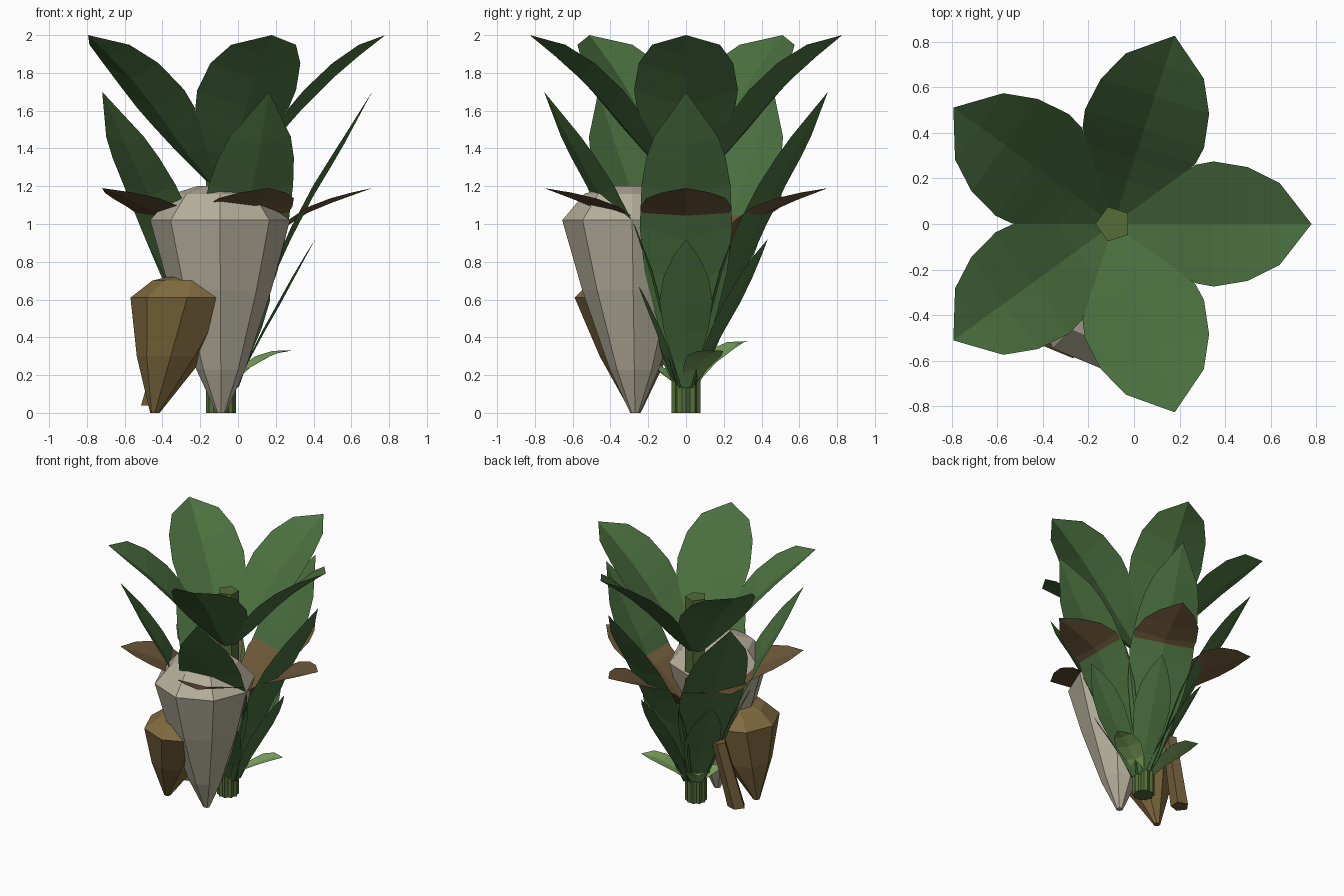
import bpy, math
from mathutils import Vector

if "Cube" in bpy.data.objects:
    bpy.data.objects.remove(bpy.data.objects["Cube"])

CX = -0.09  # stem axis position


def material(name, rgb):
    m = bpy.data.materials.new(name)
    m.diffuse_color = (*rgb, 1)
    m.use_nodes = True
    m.node_tree.nodes["Principled BSDF"].inputs["Base Color"].default_value = m.diffuse_color
    return m


GREEN = material("leaf_green", (0.07, 0.165, 0.05))
PALE = material("pale_green", (0.2, 0.37, 0.11))
DEAD = material("dry_brown", (0.155, 0.1, 0.042))
STEM = material("stem_green", (0.09, 0.15, 0.04))
HUSK = material("husk_cream", (0.47, 0.43, 0.33))
GOLD = material("husk_gold", (0.22, 0.15, 0.05))
WOOD = material("wood_brown", (0.16, 0.105, 0.04))


def make(name, verts, faces, mat):
    me = bpy.data.meshes.new(name)
    me.from_pydata([tuple(v) for v in verts], [], faces)
    me.update()
    me.materials.append(mat)
    ob = bpy.data.objects.new(name, me)
    bpy.context.collection.objects.link(ob)
    return ob


def leaf(name, cx, angle, rows, lift, mat):
    """Folded blade: rows of (radius, midrib z, half width), last row is the tip."""
    c, s = math.cos(angle), math.sin(angle)
    wmax = max(w for _, _, w in rows)
    verts, faces = [], []
    for r, z, w in rows[:-1]:
        for k in (-1, 0, 1):
            y = k * w
            verts.append((cx + r * c - y * s, r * s + y * c,
                          z + abs(k) * lift * w / wmax))
    r, z, _ = rows[-1]
    verts.append((cx + r * c, r * s, z))
    n = len(rows) - 1
    for i in range(n - 1):
        a = 3 * i
        # triangles fan away from the midrib on both sides
        faces += [(a, a + 3, a + 4), (a, a + 4, a + 1),
                  (a + 1, a + 4, a + 2), (a + 4, a + 5, a + 2)]
    tip = 3 * n
    faces += [(tip - 3, tip, tip - 2), (tip - 2, tip, tip - 1)]
    make(name, verts, faces, mat)


def lathe(name, base, lean, profile, sides, mat, turn=0.0):
    """Flat-faced round body of level rings; lean is the x, y drift per unit height."""
    verts, faces = [], []
    for r, h in profile:
        centre = Vector(base) + Vector((lean[0] * h, lean[1] * h, h))
        for i in range(sides):
            a = turn + 2 * math.pi * i / sides
            verts.append(centre + Vector((r * math.cos(a), r * math.sin(a), 0)))
    for j in range(len(profile) - 1):
        for i in range(sides):
            k = (i + 1) % sides
            faces.append((j * sides + i, j * sides + k,
                          (j + 1) * sides + k, (j + 1) * sides + i))
    faces.append(tuple(reversed(range(sides))))
    last = (len(profile) - 1) * sides
    faces.append(tuple(range(last, last + sides)))
    make(name, verts, faces, mat)


# Stem and its foot
lathe("stem", (CX, 0, 0), (0, 0), [(0.08, 0), (0.08, 1.63)], 5, STEM, math.pi)
lathe("stem_foot", (CX, 0, 0), (0, 0), [(0.08, 0), (0.08, 0.17)], 5, STEM)

# Four whorls of five leaves: material, margin lift, centre x, rows
whorls = {
    "crown_leaf": (GREEN, 0.09, CX, [
        (0.04, 1.19, 0.03), (0.20, 1.35, 0.147), (0.30, 1.46, 0.22),
        (0.36, 1.53, 0.26), (0.44, 1.62, 0.275), (0.59, 1.77, 0.25),
        (0.73, 1.89, 0.18), (0.87, 2.00, 0)]),
    "middle_leaf": (GREEN, 0.06, -0.08, [
        (0.04, 0.13, 0.05), (0.11, 0.29, 0.10), (0.18, 0.49, 0.165),
        (0.26, 0.70, 0.22), (0.36, 0.92, 0.245), (0.48, 1.15, 0.235),
        (0.57, 1.30, 0.21), (0.64, 1.42, 0.17), (0.79, 1.70, 0)]),
    "dry_leaf": (DEAD, 0.03, -0.08, [
        (0.05, 0.70, 0.04), (0.20, 0.87, 0.15), (0.34, 0.99, 0.22),
        (0.45, 1.06, 0.24), (0.57, 1.11, 0.21), (0.68, 1.15, 0.13),
        (0.79, 1.19, 0)]),
    "lower_leaf": (GREEN, 0.03, -0.045, [
        (0.04, 0.13, 0.04), (0.10, 0.27, 0.075), (0.18, 0.42, 0.12),
        (0.26, 0.56, 0.14), (0.33, 0.69, 0.12), (0.40, 0.82, 0.065),
        (0.455, 0.92, 0)]),
}
for name, (mat, lift, cx, rows) in whorls.items():
    for i in range(5):
        leaf(f"{name}_{i + 1}", cx, math.radians(72 * i), rows, lift, mat)

# Three small pale sprouts near the foot
for i, (deg, tip_z) in enumerate(((23, 0.33), (127, 0.38), (247, 0.30))):
    h = tip_z - 0.15
    rows = [(0.05, 0.15, 0.03), (0.14, 0.15 + 0.45 * h, 0.075),
            (0.24, 0.15 + 0.75 * h, 0.10), (0.33, 0.15 + 0.93 * h, 0.075),
            (0.41, tip_z, 0)]
    leaf(f"sprout_{i + 1}", CX, math.radians(deg), rows, 0.015, PALE)

# Large cream husk
lathe("large_husk", (-0.09, -0.27, 0), (-0.005, -0.015),
      [(0.025, 0), (0.13, 0.23), (0.27, 0.65), (0.37, 1.02),
       (0.25, 1.16), (0.12, 1.2)], 8, HUSK)

# Small golden husk, leaning into the large one
lathe("small_husk", (-0.44, -0.265, 0), (0.28, -0.04),
      [(0.025, 0), (0.18, 0.3), (0.30, 0.61), (0.21, 0.70), (0.1, 0.73)],
      8, GOLD)

# Short wooden stick leaning behind the husks
lathe("stick", (-0.445, -0.01, 0.04), (0.26, 0.08),
      [(0.068, 0), (0.055, 0.5)], 5, WOOD, math.pi)
